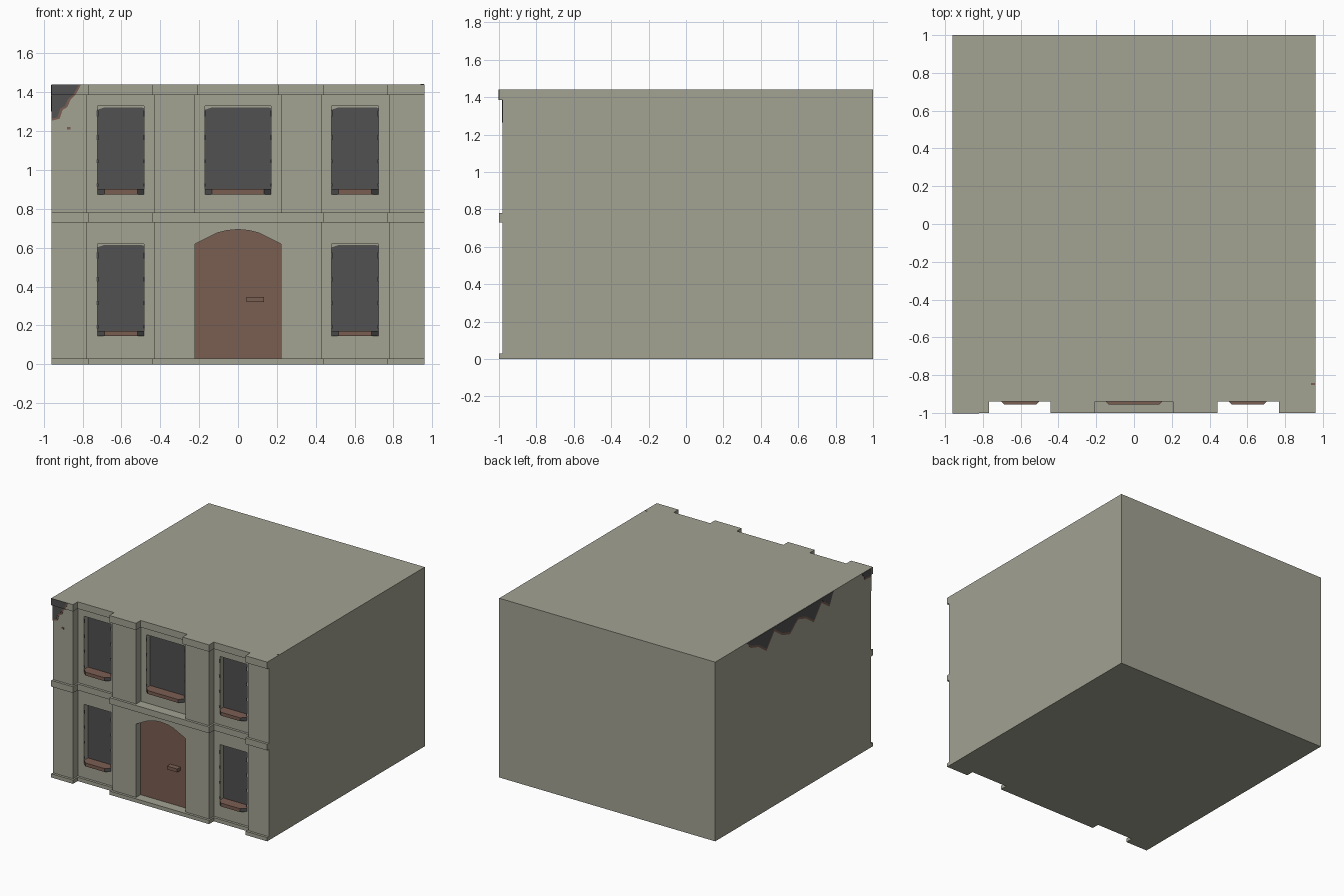
import bpy, bmesh

if "Cube" in bpy.data.objects:
    bpy.data.objects.remove(bpy.data.objects["Cube"], do_unlink=True)


def material(name, r, g, b):
    m = bpy.data.materials.new(name)
    m.use_nodes = True
    m.diffuse_color = (r, g, b, 1)
    m.node_tree.nodes["Principled BSDF"].inputs["Base Color"].default_value = (r, g, b, 1)
    return m


STONE = material("pale stone", 0.36, 0.36, 0.29)
DARK = material("dark grey", 0.082, 0.082, 0.084)
BROWN = material("red brown", 0.195, 0.112, 0.084)


def prism(name, pts, lo, hi, axis, *mats):
    """Extrude a flat outline along one axis between lo and hi."""
    place = {"x": lambda a, b, h: (h, a, b),
             "y": lambda a, b, h: (a, h, b),
             "z": lambda a, b, h: (a, b, h)}[axis]
    bm = bmesh.new()
    ends = [[bm.verts.new(place(a, b, h)) for a, b in pts] for h in (lo, hi)]
    bm.faces.new(ends[0])
    bm.faces.new(ends[1])
    n = len(pts)
    for i in range(n):
        j = (i + 1) % n
        bm.faces.new((ends[0][i], ends[0][j], ends[1][j], ends[1][i]))
    bmesh.ops.recalc_face_normals(bm, faces=bm.faces)
    mesh = bpy.data.meshes.new(name)
    bm.to_mesh(mesh)
    bm.free()
    for m in mats:
        mesh.materials.append(m)
    ob = bpy.data.objects.new(name, mesh)
    bpy.context.collection.objects.link(ob)
    return ob


def rect(a0, a1, b0, b1):
    return [(a0, b0), (a1, b0), (a1, b1), (a0, b1)]


W = 0.96                       # half width of the building
WALL, RECESS = -0.98, -0.92    # front wall plane and recessed bay plane
GLASS = -0.87


def plan(bays, out):
    """Floor outline with recessed bays; out thickens it into a moulding."""
    pts = [(-W, 1), (-W, WALL - out)]
    for a, b in bays:
        a, b = a + out * 0.65, b - out * 0.65
        pts += [(a, WALL - out), (a, RECESS - out), (b, RECESS - out), (b, WALL - out)]
    return pts + [(W, WALL - out), (W, 1)]


SIDE_BAYS = [(-0.78, -0.43), (0.43, 0.78)]
ALL_BAYS = [SIDE_BAYS[0], (-0.22, 0.22), SIDE_BAYS[1]]

# storeys and the horizontal mouldings between them
lower = prism("lower_walls", plan(SIDE_BAYS, 0), 0.03, 0.73, "z", STONE)
upper = prism("upper_walls", plan(ALL_BAYS, 0), 0.78, 1.385, "z", STONE)
prism("base_moulding", plan(SIDE_BAYS, 0.02), 0, 0.03, "z", STONE)
prism("middle_moulding", plan(SIDE_BAYS, 0.02), 0.73, 0.78, "z", STONE)
prism("top_moulding", plan(ALL_BAYS, 0.02), 1.385, 1.44, "z", STONE)


def cut(target, pts, depth):
    cutter = prism("cutter", pts, -1.2, depth, "y", STONE)
    cutter.hide_render = True
    mod = target.modifiers.new("opening", "BOOLEAN")
    mod.operation = "DIFFERENCE"
    mod.solver = "EXACT"
    mod.object = cutter
    bpy.context.view_layer.objects.active = target
    bpy.ops.object.modifier_apply(modifier=mod.name)
    bpy.data.objects.remove(cutter, do_unlink=True)


def window(name, wall, x, half, z0, z1):
    cut(wall, rect(x - half, x + half, z0, z1), GLASS)
    # pane with worn top corners
    c = 0.018
    prism(name + "_pane",
          [(x - half, z0), (x + half, z0), (x + half, z1 - c / 2), (x + half - c, z1 - c / 3),
           (x - half + 2 * c, z1 - c / 3), (x - half, z1 - c)],
          GLASS - 0.003, GLASS + 0.003, "y", DARK)
    # projecting sill with slanted dark ends
    d = 0.035
    sill = prism(name + "_sill",
                 [(x - half, GLASS), (x - half, RECESS), (x - half + d, RECESS - d),
                  (x + half - d, RECESS - d), (x + half, RECESS), (x + half, GLASS)],
                 z0, z0 + 0.027, "z", BROWN, DARK)
    for p in sill.data.polygons:
        p.material_index = int(abs(p.normal.x) > 0.3)
    # dark chips along both jambs
    for side in (-1, 1):
        for i, height in enumerate((0.016, 0.02, 0.025, 0.03)):
            z = z0 + 0.04 + 0.12 * i
            e = x + side * half
            prism(name + "_chip", rect(e - 0.004, e + 0.004, z, z + height),
                  RECESS - 0.002, RECESS + 0.004, "y", DARK)


for label, x in (("right", -0.603), ("left", 0.602)):
    window("lower_" + label + "_window", lower, x, 0.12, 0.145, 0.62)
    window("upper_" + label + "_window", upper, x, 0.12, 0.875, 1.328)
window("upper_centre_window", upper, 0, 0.17, 0.875, 1.328)

# arched door and its handle
ARCH = [(0.22, 0.62), (0.11, 0.675), (0.06, 0.688), (0, 0.694),
        (-0.06, 0.688), (-0.11, 0.675), (-0.22, 0.62)]
cut(lower, [(-0.22, -0.1), (0.22, -0.1)] + ARCH, RECESS)
prism("door", [(-0.22, 0.03), (0.22, 0.03)] + ARCH, RECESS - 0.003, RECESS + 0.003, "y", BROWN)
prism("door_handle", rect(0.045, 0.135, 0.32, 0.347), RECESS - 0.045, RECESS, "y", BROWN)

# worn corner: dark patch over a slightly larger brown one, on wall and moulding
EDGE = [(-0.93, 1.27), (-0.915, 1.315), (-0.89, 1.33), (-0.875, 1.365), (-0.85, 1.385)]
for name, grow, thick, mat in (("dark", 0, 0.004, DARK), ("brown", 0.012, 0.002, BROWN)):
    prism(name + "_wall_wear",
          [(-W, 1.385), (-W, 1.265 - grow)] + [(x + grow, z - grow / 2) for x, z in EDGE[:-1]]
          + [(EDGE[-1][0] + grow, 1.385)],
          WALL - thick, WALL + 0.002, "y", mat)
    prism(name + "_moulding_wear",
          [(-W, 1.385), (-0.85 + grow, 1.385), (-0.835 + grow, 1.41),
           (-0.82 + grow, 1.44), (-W, 1.44)],
          -1 - thick / 2, -0.998, "y", mat)
    # ragged strip under the roof edge on the side wall
    ragged = [(0.55 - 0.1 * i, 1.40 - 0.05 * (i % 3) + (0.02 if i % 2 else 0)) for i in range(11)]
    prism(name + "_side_wear",
          [(0.6, 1.438), (-0.5, 1.438)] + [(y, z - grow * 1.5) for y, z in reversed(ragged)],
          -W - thick / 2, -W + 0.002, "x", mat)
    prism(name + "_corner_wear",
          [(-0.98, 1.438), (-0.98, 1.38 - grow), (-0.9, 1.39 - grow), (-0.86, 1.438)],
          -W - thick / 2, -W + 0.002, "x", mat)

# small stray marks
prism("wall_mark", rect(-0.88, -0.862, 1.208, 1.222), WALL - 0.002, WALL + 0.002, "y", BROWN)
prism("roof_mark", rect(0.938, 0.957, -0.853, -0.843), 1.438, 1.4415, "z", BROWN)
